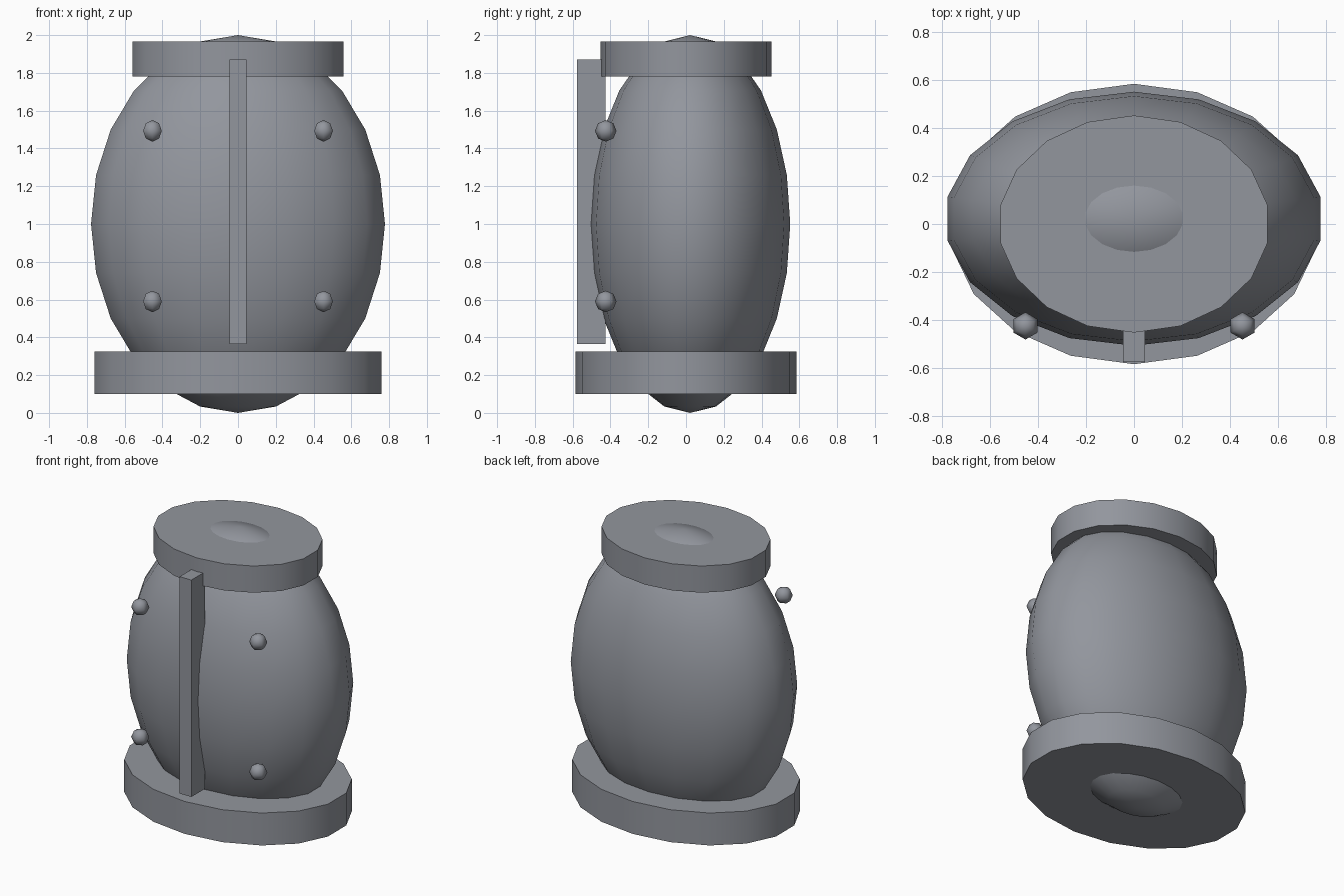
import bpy
import bmesh
import math
from mathutils import Matrix, Vector

cube = bpy.data.objects.get("Cube")
if cube:
    bpy.data.objects.remove(cube, do_unlink=True)

# Single grey metal
metal = bpy.data.materials.new("grey metal")
metal.use_nodes = True
metal.diffuse_color = (0.29, 0.305, 0.34, 1)
metal.node_tree.nodes["Principled BSDF"].inputs["Base Color"].default_value = metal.diffuse_color


def finish(name, bm, smooth_angle=40):
    bmesh.ops.recalc_face_normals(bm, faces=bm.faces)
    mesh = bpy.data.meshes.new(name)
    bm.to_mesh(mesh)
    bm.free()
    mesh.materials.append(metal)
    obj = bpy.data.objects.new(name, mesh)
    bpy.context.collection.objects.link(obj)
    bpy.ops.object.select_all(action="DESELECT")
    obj.select_set(True)
    bpy.context.view_layer.objects.active = obj
    bpy.ops.object.shade_smooth_by_angle(angle=math.radians(smooth_angle))
    return obj


def lathe(name, profile, sides, scale, center, smooth_angle=40):
    """Spin a (radius, height) profile so that a vertex row faces front and back."""
    bm = bmesh.new()
    verts = [bm.verts.new((0, -r, z)) for r, z in profile]
    edges = [bm.edges.new(pair) for pair in zip(verts, verts[1:])]
    bmesh.ops.spin(bm, geom=verts + edges, cent=(0, 0, 0), axis=(0, 0, 1),
                   angle=math.tau, steps=sides, use_duplicate=False)
    bmesh.ops.remove_doubles(bm, verts=bm.verts, dist=0.0001)
    bm.transform(Matrix.Translation(center) @ Matrix.Diagonal(Vector(scale)).to_4x4())
    return finish(name, bm, smooth_angle)


def arc(rings):
    steps = [math.pi * i / rings for i in range(rings + 1)]
    return [(math.sin(a), -math.cos(a)) for a in steps]


disc = [(0, -1), (1, -1), (1, 1), (0, 1)]

# Barrel-shaped body, with its poles poking through the two collars
lathe("body", arc(12), 18, (0.79, 0.53, 1), (0, 0.022, 1))

# Top and bottom collars
lathe("top_collar", disc, 18, (0.566, 0.453, 0.0925), (0, 0, 1.8725))
lathe("bottom_collar", disc, 18, (0.772, 0.585, 0.1125), (0, 0, 0.2125))

# Upright bar on the front
bm = bmesh.new()
bmesh.ops.create_cube(bm, size=1)
bm.transform(Matrix.Translation((0, -0.501, 1.1175)) @ Matrix.Diagonal((0.09, 0.15, 1.505, 1)))
finish("front_bar", bm)

# Four rivets around the bar
for side, x in (("left", 0.453), ("right", -0.453)):
    for level, z in (("upper", 1.493), ("lower", 0.59)):
        lathe(f"{level}_{side}_rivet", arc(4), 6, (0.057,) * 3, (x, -0.425, z), 70)
